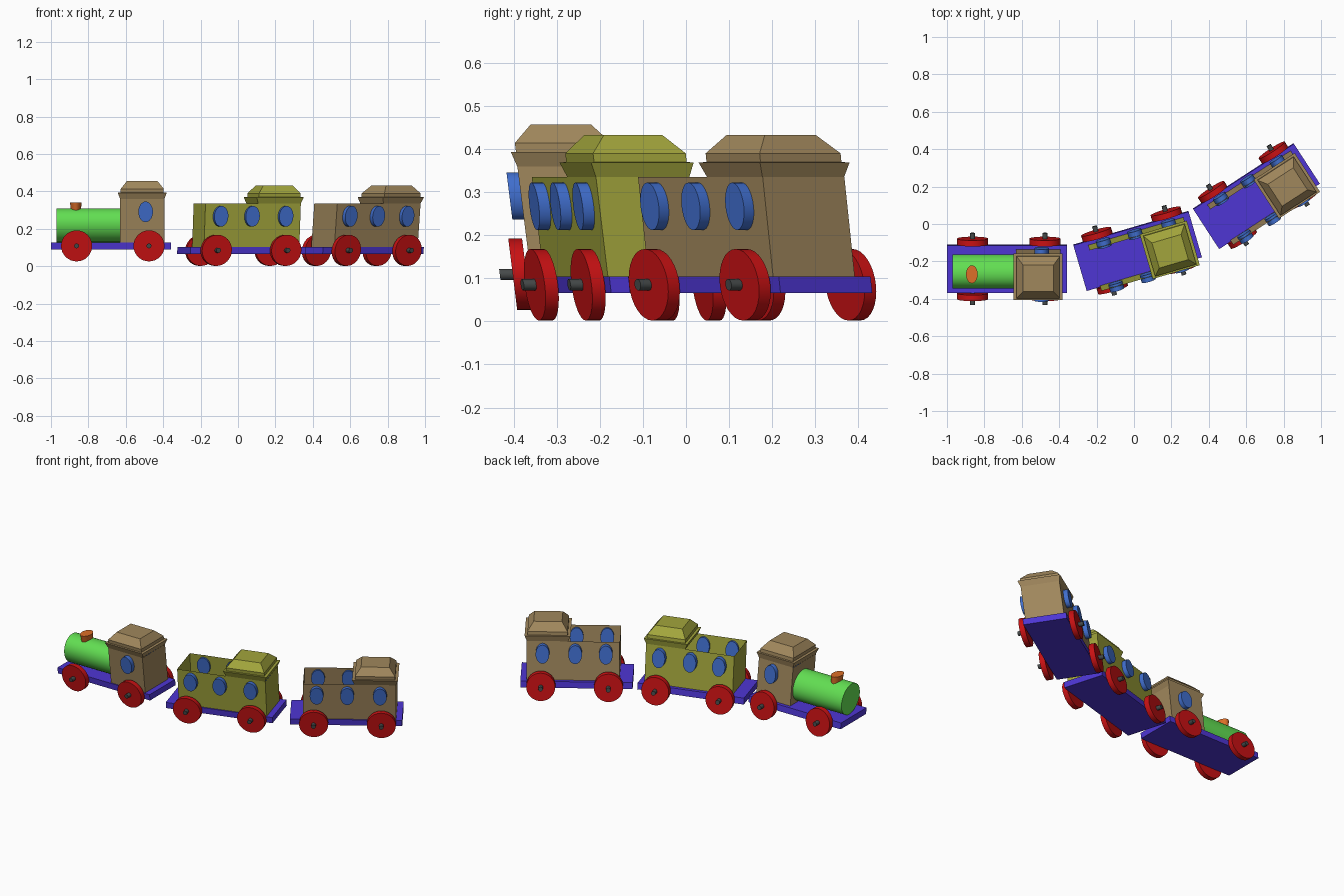
import bpy, bmesh, math
from mathutils import Matrix

if "Cube" in bpy.data.objects:
    bpy.data.objects.remove(bpy.data.objects["Cube"])


def material(name, rgb):
    m = bpy.data.materials.new(name)
    lin = [((c / 255 + 0.055) / 1.055) ** 2.4 if c > 10 else c / 255 / 12.92 for c in rgb]
    m.diffuse_color = (*lin, 1)
    m.use_nodes = True
    m.node_tree.nodes["Principled BSDF"].inputs["Base Color"].default_value = m.diffuse_color
    return m


PURPLE = material("purple", (78, 54, 212))
RED = material("red", (200, 17, 19))
OLIVE = material("olive", (162, 165, 60))
TAN = material("tan", (160, 135, 92))
BLUE = material("blue", (64, 110, 205))
GREEN = material("green", (98, 222, 82))
ORANGE = material("orange", (220, 110, 40))
GREY = material("dark_grey", (70, 74, 74))

# every unit leans sideways: y shifts with height above the axle
AXLE_Z, LEAN = 0.085, 0.125
SHEAR = Matrix.Identity(4)
SHEAR[1][2] = -LEAN
SHEAR[1][3] = LEAN * AXLE_Z


def finish(bm, name, mat, place, smooth=False):
    bm.transform(place @ SHEAR)
    me = bpy.data.meshes.new(name)
    bm.to_mesh(me)
    bm.free()
    me.materials.append(mat)
    ob = bpy.data.objects.new(name, me)
    bpy.context.collection.objects.link(ob)
    if smooth:
        bpy.ops.object.select_all(action='DESELECT')
        ob.select_set(True)
        bpy.context.view_layer.objects.active = ob
        bpy.ops.object.shade_smooth_by_angle(angle=math.radians(40))


def stack(name, mat, place, cx, cy, levels, caps=True):
    """Rectangular rings (z, half x, half y) joined upward."""
    bm = bmesh.new()
    rings = [[bm.verts.new((cx + sx * a, cy + sy * b, z))
              for sx, sy in ((-1, -1), (1, -1), (1, 1), (-1, 1))] for z, a, b in levels]
    for lo, hi in zip(rings, rings[1:]):
        for i in range(4):
            j = (i + 1) % 4
            bm.faces.new((lo[i], lo[j], hi[j], hi[i]))
    if caps:
        bm.faces.new(rings[0][::-1])
        bm.faces.new(rings[-1])
    finish(bm, name, mat, place)


def disc(name, mat, place, centre, rx, rz, length, axis, taper=1.0):
    """Elliptical cylinder along x, y or z."""
    bm = bmesh.new()
    bmesh.ops.create_cone(bm, cap_ends=True, segments=32, radius1=taper, radius2=1, depth=1)
    turn = {'x': Matrix.Rotation(math.pi / 2, 4, 'Y'),
            'y': Matrix.Rotation(math.pi / 2, 4, 'X'),
            'z': Matrix.Identity(4)}[axis]
    bm.transform(Matrix.Translation(centre) @ turn @ Matrix.Diagonal((rx, rz, length, 1)))
    finish(bm, name, mat, place, True)


WALL = 0.113      # half width of the bodies
BODY_Y = -0.007
TOP = 0.335


def unit(name, x, y, z, angle, mat, left, windows):
    place = Matrix.Translation((x, y, z)) @ Matrix.Rotation(math.radians(angle), 4, 'Z')
    # base board
    stack(name + "_base", PURPLE, place, 0, 0, [(0.066, 0.321, 0.127), (0.104, 0.321, 0.127)])
    # thin open-topped walls
    right = 0.286
    stack(name + "_walls", mat, place, (left + right) / 2, BODY_Y,
          [(0.104, (right - left) / 2, WALL), (TOP, (right - left) / 2, WALL)], caps=False)
    # flared roof with a stepped hipped top
    stack(name + "_roof", mat, place, 0.167, BODY_Y,
          [(TOP, 0.118, WALL), (0.369, 0.131, 0.124), (0.3695, 0.115, 0.112),
           (0.390, 0.115, 0.112), (0.433, 0.081, 0.070)])
    # axles and wheels
    for i, wx in enumerate((-0.184, 0.203)):
        disc(f"{name}_axle_{i}", GREY, place, (wx, 0, AXLE_Z), 0.013, 0.013, 0.384, 'y')
        for s in (-1, 1):
            disc(f"{name}_wheel_{i}_{s}", RED, place, (wx, s * 0.146, AXLE_Z),
                 0.083, 0.083, 0.032, 'y')
    # round windows on both sides
    for i, wx in enumerate(windows):
        for s in (-1, 1):
            disc(f"{name}_window_{i}_{s}", BLUE, place, (wx, BODY_Y + s * (WALL + 0.007), 0.267),
                 0.039, 0.055, 0.040, 'y')
    return place


loco = unit("locomotive", -0.679, -0.240, 0.024, 0, TAN, 0.048, (0.185,))
unit("middle_car", 0.019, -0.144, 0, 16.3, OLIVE, -0.245, (-0.162, 0.013, 0.200))
unit("rear_car", 0.654, 0.149, 0, 33, TAN, -0.245, (-0.167, 0.008, 0.195))

# locomotive boiler and chimney
disc("boiler", GREEN, loco, (-0.1205, 0, 0.195), 0.091, 0.091, 0.341, 'x')
disc("chimney", ORANGE, loco, (-0.188, 0, 0.293), 0.031, 0.048, 0.05, 'z', taper=0.85)
